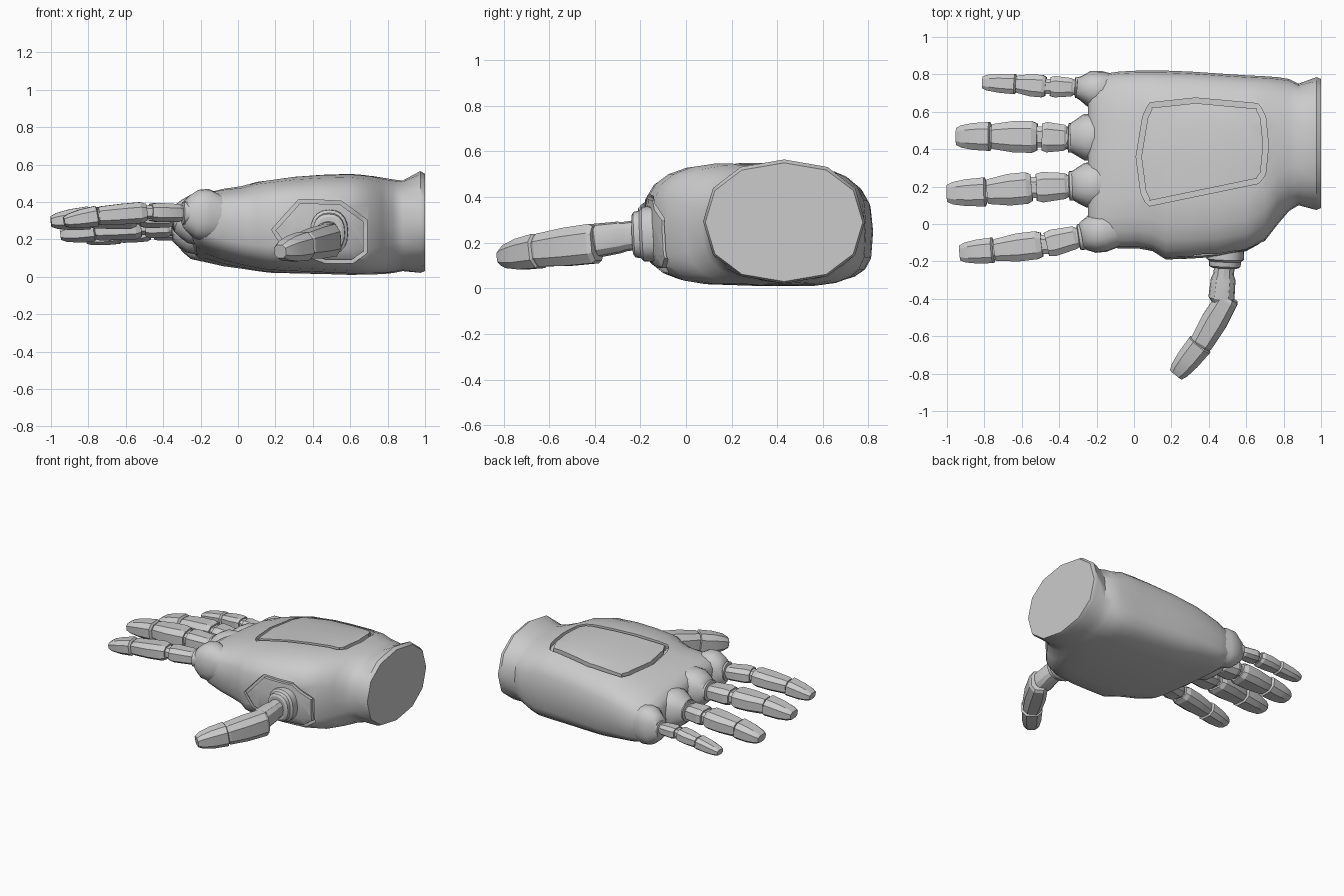
import bpy, bmesh, math
from mathutils import Vector
from mathutils.bvhtree import BVHTree

if "Cube" in bpy.data.objects:
    bpy.data.objects.remove(bpy.data.objects["Cube"])

grey = bpy.data.materials.new("shell_grey")
grey.use_nodes = True
grey.diffuse_color = (0.6, 0.6, 0.6, 1)
grey.node_tree.nodes["Principled BSDF"].inputs["Base Color"].default_value = (0.6, 0.6, 0.6, 1)


def section(sides, power, offset=0.0, low_power=None):
    """Unit rounded-box outline as (u, v) pairs; the lower half may be boxier."""
    out = []
    for i in range(sides):
        a = math.tau * (i + offset) / sides
        c, s = math.cos(a), math.sin(a)
        p = low_power if low_power and s < 0 else power
        out.append((math.copysign(abs(c) ** p, c), math.copysign(abs(s) ** p, s)))
    return out


def loft(name, rings, angle=30, closed=False):
    """Skin a list of equal rings; cap the ends unless the loft is closed."""
    bm = bmesh.new()
    loops = [[bm.verts.new(p) for p in ring] for ring in rings]
    n = len(loops[0])
    pairs = list(zip(loops, loops[1:]))
    if closed:
        pairs.append((loops[-1], loops[0]))
    else:
        bm.faces.new(loops[0])
        bm.faces.new(loops[-1])
    for a, b in pairs:
        for i in range(n):
            j = (i + 1) % n
            bm.faces.new((a[i], a[j], b[j], b[i]))
    bmesh.ops.recalc_face_normals(bm, faces=bm.faces)
    mesh = bpy.data.meshes.new(name)
    bm.to_mesh(mesh)
    bm.free()
    mesh.materials.append(grey)
    ob = bpy.data.objects.new(name, mesh)
    bpy.context.collection.objects.link(ob)
    shade(ob, angle)
    return ob


def shade(ob, angle):
    bpy.ops.object.select_all(action="DESELECT")
    ob.select_set(True)
    bpy.context.view_layer.objects.active = ob
    bpy.ops.object.shade_smooth_by_angle(angle=math.radians(angle))


def limb(name, a, b, stations, shape, angle=30):
    """Loft from a to b; stations hold (fraction, half width, half height)."""
    a, b = Vector(a), Vector(b)
    d = (b - a).normalized()
    side = d.cross(Vector((0, 0, 1))).normalized()
    up = side.cross(d)
    rings = [[a.lerp(b, t) + side * (u * w) + up * (v * h) for u, v in shape]
             for t, w, h in stations]
    return loft(name, rings, angle)


# Palm: rounded sections along x (x, y low, y high, centre z, half height, tilt)
stations = [
    (-0.245, -0.05, 0.74, 0.27, 0.09, -0.13),
    (-0.225, -0.10, 0.78, 0.27, 0.13, -0.12),
    (-0.18, -0.125, 0.80, 0.265, 0.165, -0.10),
    (-0.08, -0.13, 0.815, 0.265, 0.195, -0.07),
    (0.02, -0.13, 0.82, 0.265, 0.215, -0.045),
    (0.10, -0.145, 0.82, 0.27, 0.235, -0.035),
    (0.17, -0.19, 0.82, 0.27, 0.245, -0.03),
    (0.30, -0.185, 0.815, 0.277, 0.257, -0.025),
    (0.45, -0.175, 0.805, 0.28, 0.265, -0.02),
    (0.60, -0.145, 0.795, 0.28, 0.27, -0.015),
    (0.70, -0.09, 0.79, 0.277, 0.265, -0.01),
    (0.77, 0.0, 0.785, 0.272, 0.258, 0),
    (0.83, 0.07, 0.775, 0.27, 0.25, 0),
    (0.88, 0.10, 0.75, 0.272, 0.242, 0),
    (0.975, 0.075, 0.785, 0.293, 0.272, 0),
    (1.0, 0.085, 0.775, 0.29, 0.26, 0),
]
rings = []
for x, y0, y1, zc, h, tilt in stations:
    power = 0.64 if x < 0.75 else 0.78 if x < 0.9 else 0.9
    low = 0.5 if x < 0.72 else 0.62 if x < 0.8 else power
    yc, w = (y0 + y1) / 2, (y1 - y0) / 2
    ring = [Vector((x, yc + w * u, zc + h * v + tilt * w * u))
            for u, v in section(24, power, 0, low)]
    if x > 0.9:  # faceted cuff
        for i in range(1, 24, 2):
            ring[i] = (ring[i - 1] + ring[(i + 1) % 24]) / 2
    rings.append(ring)
palm = loft("palm", rings, 40)


# Panel grooves: sweep a small square along an outline projected on the palm
def groove_cutter(name, outline, origin, axis, width, depth):
    bm = bmesh.new()
    bm.from_mesh(palm.data)
    tree = BVHTree.FromBMesh(bm)
    axis = Vector(axis)
    pts = []
    for p, q in zip(outline, outline[1:] + outline[:1]):
        for k in range(4):
            start = origin(*Vector(p).lerp(Vector(q), k / 4))
            hit = tree.ray_cast(start, axis)[0]
            if hit:
                pts.append(hit)
    bm.free()
    loops = []
    for i, p in enumerate(pts):
        t = pts[(i + 1) % len(pts)] - pts[i - 1]
        s = t.cross(axis).normalized() * width
        loops.append([p + s - axis * 0.05, p - s - axis * 0.05,
                      p - s + axis * depth, p + s + axis * depth])
    return loft(name, loops, closed=True)


back_outline = [(0.06, 0.57), (0.09, 0.635), (0.33, 0.66), (0.66, 0.63), (0.69, 0.57),
                (0.705, 0.42), (0.69, 0.27), (0.66, 0.23), (0.08, 0.11), (0.05, 0.17),
                (0.025, 0.36)]
thumb_outline = [(0.19, 0.25), (0.33, 0.405), (0.55, 0.395), (0.68, 0.30),
                 (0.68, 0.13), (0.61, 0.08), (0.47, 0.08), (0.25, 0.16)]
cutters = [
    groove_cutter("back_groove", back_outline, lambda x, y: Vector((x, y, 2)),
                  (0, 0, -1), 0.014, 0.03),
    groove_cutter("thumb_groove", thumb_outline, lambda x, z: Vector((x, -2, z)),
                  (0, 1, 0), 0.01, 0.02),
]
for cutter in cutters:
    mod = palm.modifiers.new("groove", "BOOLEAN")
    mod.operation, mod.object, mod.solver = "DIFFERENCE", cutter, "EXACT"
    bpy.context.view_layer.objects.active = palm
    bpy.ops.object.modifier_apply(modifier=mod.name)
    bpy.data.objects.remove(cutter)
shade(palm, 40)

ROUND = section(20, 0.85)
FACET = section(8, 0.72, 0.5)


def fingertip(name, a, b, w, h):
    limb(name, a, b, [(0, w * 0.8, h * 0.8), (0.04, w, h), (0.5, w * 0.93, h * 0.9),
                      (0.85, w * 0.77, h * 0.68), (1, w * 0.58, h * 0.45)], FACET, 20)


# Fingers: knuckle centre y and half width, then the joint points and link width
fingers = {
    "index": (-0.02, 0.108, [(-0.285, -0.065, 0.34), (-0.48, -0.11, 0.345),
                             (-0.75, -0.14, 0.325), (-0.93, -0.155, 0.295)], 0.078),
    "middle": (0.215, 0.125, [(-0.335, 0.205, 0.315), (-0.535, 0.195, 0.32),
                              (-0.79, 0.172, 0.315), (-1.0, 0.163, 0.295)], 0.088),
    "ring": (0.47, 0.13, [(-0.345, 0.46, 0.265), (-0.505, 0.465, 0.265),
                          (-0.765, 0.468, 0.25), (-0.95, 0.468, 0.225)], 0.088),
    "little": (0.705, 0.1, [(-0.31, 0.73, 0.23), (-0.46, 0.735, 0.235),
                            (-0.63, 0.748, 0.22), (-0.81, 0.757, 0.195)], 0.062),
}
for name, (ky, kw, joints, w) in fingers.items():
    root, mid, last, end = (Vector(p) for p in joints)
    h = w * 0.68
    gap = Vector((0.012, 0, 0))
    # Knuckle swelling out of the palm
    limb(name + "_knuckle", (-0.05, ky, root.z - 0.02), root,
         [(0, kw * 0.8, 0.09), (0.5, kw, 0.14), (0.74, kw * 0.95, 0.13),
          (0.9, w * 1.05, 0.1), (1, w * 0.84, 0.075)], ROUND, 50)
    # Collar joining the knuckle and the first link
    limb(name + "_collar", root + Vector((0.03, 0, 0)), root.lerp(mid, 0.3),
         [(0, w * 0.9, h * 1.15), (0.45, w * 0.9, h * 1.15),
          (0.5, w * 0.68, h * 0.8), (1, w * 0.68, h * 0.8)], ROUND)
    # Hinge cores bridging the gaps between links
    for label, joint in (("middle", mid), ("end", last)):
        reach = Vector((0.04, 0, 0))
        limb(f"{name}_{label}_hinge", joint + reach, joint - reach,
             [(0, w * 0.68, h * 0.72), (1, w * 0.68, h * 0.72)], FACET, 20)
    # Lower link flares towards the hinge, upper link tapers away from it
    limb(name + "_lower_link", root.lerp(mid, 0.1), mid + gap,
         [(0, w * 0.74, h * 0.8), (0.1, w * 0.84, h * 0.95), (0.8, w * 0.98, h * 1.02),
          (1, w * 0.86, h * 0.9)], FACET, 20)
    limb(name + "_upper_link", mid - gap, last + gap * 0.3,
         [(0, w * 0.86, h * 0.9), (0.12, w * 1.02, h * 1.12), (0.5, w * 1.02, h * 1.1),
          (0.93, w * 0.82, h), (1, w * 0.76, h * 0.9)], FACET, 20)
    fingertip(name + "_tip", last, end, w * 0.93, h * 1.1)

# Thumb: stepped collar, neck and two links
limb("thumb_collar", (0.49, -0.12, 0.24), (0.485, -0.235, 0.235),
     [(0, 0.10, 0.12), (0.6, 0.10, 0.12), (0.7, 0.085, 0.105),
      (0.92, 0.085, 0.10), (1, 0.07, 0.085)], ROUND)
limb("thumb_neck", (0.485, -0.21, 0.235), (0.465, -0.42, 0.205),
     [(0, 0.055, 0.065), (0.28, 0.055, 0.065), (0.4, 0.066, 0.07),
      (0.88, 0.07, 0.075), (1, 0.05, 0.06)], section(12, 0.85), 25)
limb("thumb_link", (0.505, -0.39, 0.198), (0.35, -0.655, 0.165),
     [(0, 0.056, 0.08), (0.06, 0.066, 0.092), (0.5, 0.075, 0.088),
      (0.93, 0.066, 0.076), (1, 0.055, 0.06)], FACET, 20)
fingertip("thumb_tip", (0.357, -0.64, 0.165), (0.225, -0.805, 0.135), 0.073, 0.08)
